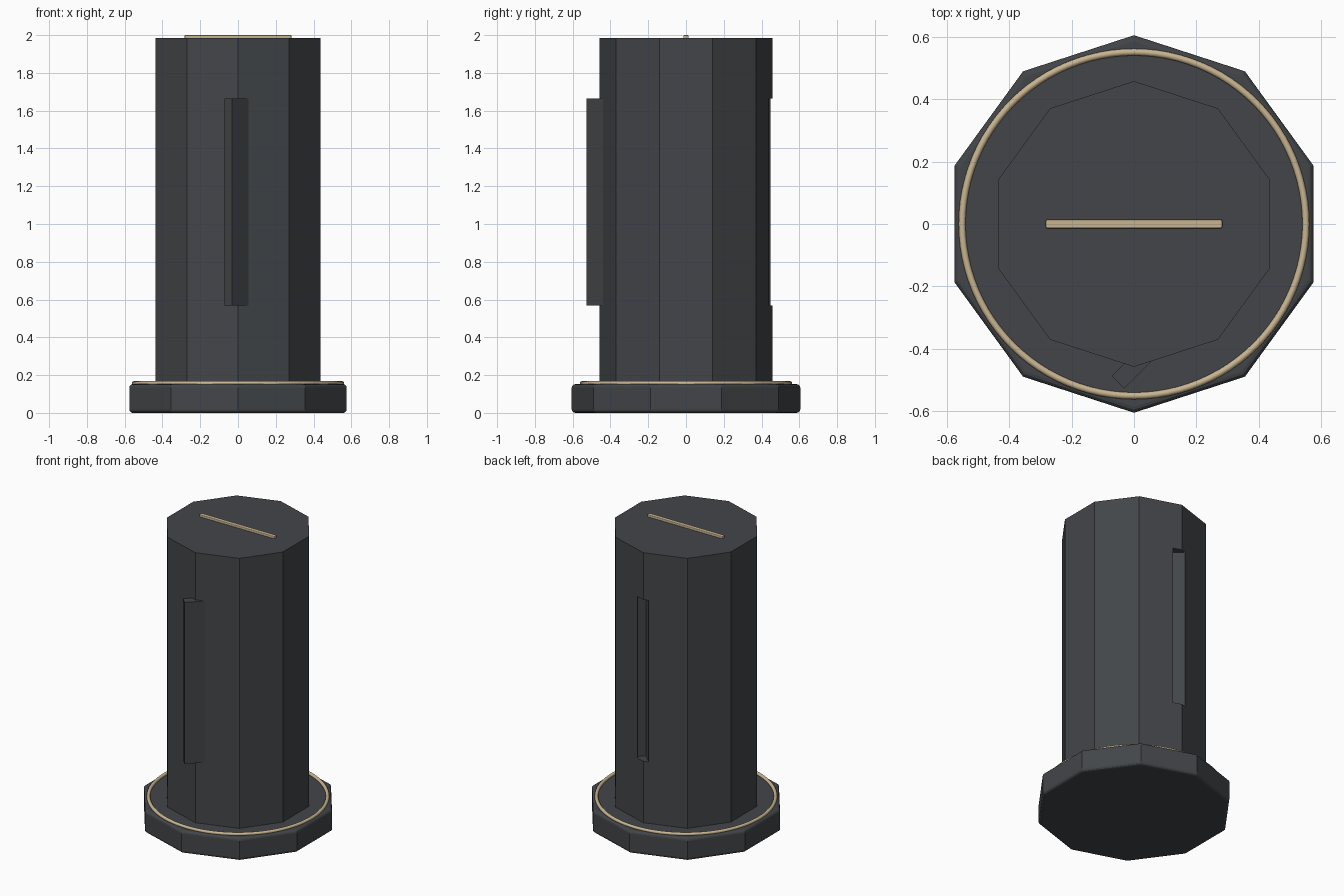
import bpy, math

if "Cube" in bpy.data.objects:
    bpy.data.objects.remove(bpy.data.objects["Cube"])


def material(name, rgb):
    m = bpy.data.materials.new(name)
    m.diffuse_color = (*rgb, 1)
    m.use_nodes = True
    m.node_tree.nodes["Principled BSDF"].inputs["Base Color"].default_value = m.diffuse_color
    return m


dark = material("dark_grey", (0.055, 0.060, 0.066))
tan = material("tan", (0.58, 0.46, 0.28))


def finish(name, mat):
    ob = bpy.context.object
    ob.name = name
    ob.data.materials.append(mat)
    return ob


def decagon(name, radius, z0, z1):
    bpy.ops.mesh.primitive_cylinder_add(vertices=10, radius=radius, depth=z1 - z0,
                                        location=(0, 0, (z0 + z1) / 2))
    return finish(name, dark)


def box(name, mat, size, loc, turn=0):
    bpy.ops.mesh.primitive_cube_add(size=1, location=loc, rotation=(0, 0, turn))
    ob = finish(name, mat)
    ob.scale = size
    bpy.ops.object.transform_apply(location=False, rotation=True, scale=True)
    return ob


def bevel(ob, width, segments, limit):
    b = ob.modifiers.new("bevel", 'BEVEL')
    b.width, b.segments = width, segments
    b.limit_method, b.angle_limit = 'ANGLE', math.radians(limit)


# Base plate with rounded rims and sharp side corners
base = decagon("base", 0.605, 0, 0.152)
bevel(base, 0.018, 3, 60)

# Column
column = decagon("column", 0.458, 0.14, 1.985)

# Slanted fin on the front, and its mirrored pocket in the back
FIN = (0.146, 0.057, 1.096)
fin = box("fin", dark, FIN, (0, -0.4555, 1.117), math.radians(45))
cutter = box("slot_cutter", dark, FIN, (0, 0.4555, 1.117), math.radians(-45))
cutter.hide_render = True
cut = column.modifiers.new("slot", 'BOOLEAN')
cut.operation, cut.solver, cut.object = 'DIFFERENCE', 'EXACT', cutter
bpy.context.view_layer.objects.active = column
bpy.ops.object.modifier_apply(modifier=cut.name)
bpy.data.objects.remove(cutter, do_unlink=True)

# Trim ring on the base
bpy.ops.mesh.primitive_torus_add(major_radius=0.551, minor_radius=0.011,
                                 major_segments=96, minor_segments=12,
                                 location=(0, 0, 0.157))
bpy.ops.object.shade_smooth()
finish("trim_ring", tan)

# Inlaid bar on top
bar = box("top_bar", tan, (0.566, 0.028, 0.028), (0, 0, 1.986))
bevel(bar, 0.005, 2, 30)
